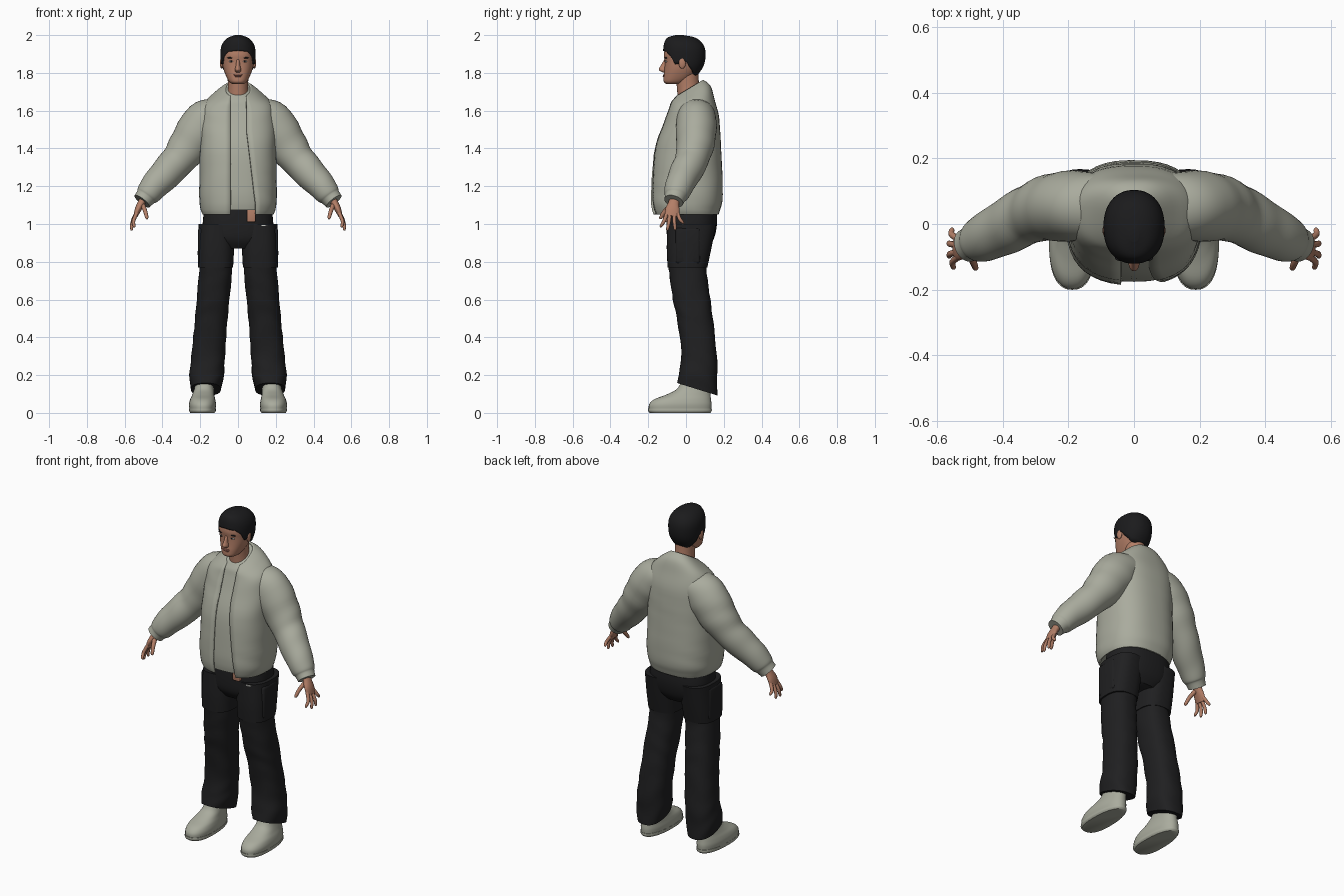
import bpy, bmesh, math
from mathutils import Vector

cube = bpy.data.objects.get("Cube")
if cube:
    bpy.data.objects.remove(cube, do_unlink=True)


def material(name, r, g, b):
    m = bpy.data.materials.new(name)
    m.use_nodes = True
    m.diffuse_color = (r, g, b, 1)
    bsdf = m.node_tree.nodes["Principled BSDF"]
    bsdf.inputs["Base Color"].default_value = (r, g, b, 1)
    bsdf.inputs["Roughness"].default_value = 0.8
    return m


CLOTH = material("sage grey cloth", 0.40, 0.41, 0.34)
BLACK = material("black cotton", 0.014, 0.014, 0.015)
HAIR = material("black hair", 0.011, 0.011, 0.012)
SKIN = material("tan skin", 0.45, 0.21, 0.135)
LIP = material("lip", 0.32, 0.12, 0.09)
WHITE = material("off white", 0.6, 0.6, 0.56)


def finish(name, bm, mat, thickness=0):
    bmesh.ops.recalc_face_normals(bm, faces=bm.faces)
    me = bpy.data.meshes.new(name)
    bm.to_mesh(me)
    bm.free()
    ob = bpy.data.objects.new(name, me)
    bpy.context.collection.objects.link(ob)
    me.materials.append(mat)
    if thickness:
        mod = ob.modifiers.new("thickness", "SOLIDIFY")
        mod.thickness = thickness
        mod.offset = -1
    bpy.ops.object.select_all(action="DESELECT")
    ob.select_set(True)
    bpy.context.view_layer.objects.active = ob
    bpy.ops.object.shade_smooth_by_angle(angle=math.radians(50))
    return ob


def spline(rows, steps=5):
    """Smoothly resample a table of section rows."""
    out = []
    for i in range(len(rows) - 1):
        p, q = rows[max(i - 1, 0)], rows[i]
        r, s = rows[i + 1], rows[min(i + 2, len(rows) - 1)]
        for k in range(steps):
            t = k / steps
            out.append([0.5 * (2 * b + (c - a) * t + (2 * a - 5 * b + 4 * c - d) * t * t
                               + (3 * b - a - 3 * c + d) * t ** 3)
                        for a, b, c, d in zip(p, q, r, s)])
    return out + [list(rows[-1])]


def power(v, n):
    return math.copysign(abs(v) ** (2 / n), v)


def skin_rings(name, rings, mat, closed=True, cap=True, thickness=0):
    bm = bmesh.new()
    vs = [[bm.verts.new(p) for p in ring] for ring in rings]
    count = len(vs[0])
    for a, b in zip(vs, vs[1:]):
        for j in range(count if closed else count - 1):
            k = (j + 1) % count
            bm.faces.new((a[j], a[k], b[k], b[j]))
    if cap:
        bm.faces.new(vs[0])
        bm.faces.new(vs[-1])
    return finish(name, bm, mat, thickness)


def stack(name, rows, mat, side=1, n=2.2, egg=0, wrinkle=0, gap=None, thickness=0):
    """Level sections from rows of x, y, z, half width, half depth, tilt."""
    rings = []
    for x, y, z, rx, ry, tilt in spline(rows):
        start, end = 0, math.tau
        if gap:
            low, high = [min(g, rx * 0.8) for g in gap(z)]
            start = math.asin((high / rx) ** (n / 2))
            end -= math.asin((low / rx) ** (n / 2))
        ring = []
        for j in range(40):
            th = start + (end - start) * j / (39 if gap else 40)
            f = 1 + wrinkle * math.sin(z * 48 + 2 * math.sin(th * 2 + z * 9))
            px = power(math.sin(th), n) * rx * f * (1 + egg * math.cos(th))
            py = -power(math.cos(th), n) * ry * f
            ring.append((side * (x + px), y + py, z + tilt * py))
        rings.append(ring)
    return skin_rings(name, rings, mat, not gap, not gap, thickness)


def tube(name, rows, mat, side=1, wrinkle=0, cols=24):
    """Sections square to a path, rows of x, y, z, depth radius, other radius."""
    rows = spline(rows)
    pts = [Vector(r[:3]) for r in rows]
    rings = []
    for i, (p, row) in enumerate(zip(pts, rows)):
        d = (pts[min(i + 1, len(pts) - 1)] - pts[max(i - 1, 0)]).normalized()
        u = (Vector((0, 1, 0)) - d * d.y).normalized()
        v = d.cross(u)
        ring = []
        for j in range(cols):
            th = math.tau * j / cols
            f = 1 + wrinkle * math.sin(p.z * 60 + 2 * math.sin(th + p.z * 8))
            q = p + (u * math.cos(th) * row[3] + v * math.sin(th) * row[4]) * f
            ring.append((side * q.x, q.y, q.z))
        rings.append(ring)
    return skin_rings(name, rings, mat)


def ball(name, loc, size, mat):
    bm = bmesh.new()
    bmesh.ops.create_uvsphere(bm, u_segments=20, v_segments=12, radius=1)
    bmesh.ops.scale(bm, vec=size, verts=bm.verts)
    bmesh.ops.translate(bm, vec=loc, verts=bm.verts)
    return finish(name, bm, mat)


def block(name, loc, size, mat, bevel):
    bm = bmesh.new()
    bmesh.ops.create_cube(bm, size=1)
    bmesh.ops.scale(bm, vec=size, verts=bm.verts)
    bmesh.ops.translate(bm, vec=loc, verts=bm.verts)
    bmesh.ops.bevel(bm, geom=bm.edges[:], offset=bevel, segments=3, affect="EDGES", profile=0.5)
    return finish(name, bm, mat)


# Open jacket over an inner shirt
torso = [(0, 0, 1.05, .187, .172, 0), (0, 0, 1.075, .197, .18, 0), (0, .003, 1.12, .205, .189, 0),
         (0, .005, 1.2, .205, .19, 0), (0, .01, 1.4, .202, .176, 0), (0, .03, 1.55, .2, .146, .05),
         (0, .03, 1.635, .18, .122, .2), (0, .025, 1.688, .12, .105, .4),
         (0, .015, 1.718, .066, .075, .6)]
stack("jacket_body", torso, CLOTH, n=2.5, wrinkle=.005, thickness=.012,
      gap=lambda z: (.04, .045 + .05 * max(0, min(1, (1.5 - z) / .4))))
shirt = [(x, y, z, rx - .011, ry - .011, t) for x, y, z, rx, ry, t in torso[1:]]
stack("shirt", shirt, CLOTH, n=2.5)

# Trouser seat and the skin showing at the waist
stack("trouser_seat", [(0, .025, .87, .1, .09, 0), (0, .025, .92, .175, .122, 0),
                       (0, .03, 1.0, .187, .134, 0), (0, .03, 1.1, .175, .13, 0)], BLACK, n=2.5)
block("waist_skin", (.07, -.108, 1.045), (.045, .03, .07), SKIN, .006)
block("pocket_tag", (.14, -.094, .992), (.032, .02, .007), WHITE, .002)

thigh = [(.112, .03, 1.0, .088, .125, 0), (.115, .016, .87, .09, .114, 0),
         (.117, .008, .77, .087, .101, 0)]
shin = [(.132, .03, .6, .087, .099, 0), (.143, .05, .48, .086, .095, -.02),
        (.158, .07, .3, .089, .094, -.1), (.166, .064, .2, .091, .101, -.2),
        (.17, .06, .125, .081, .105, -.31)]
sleeve = [(.09, .055, 1.585, .095, .085), (.17, .055, 1.535, .108, .122),
          (.25, .05, 1.43, .102, .11), (.312, .032, 1.345, .089, .092),
          (.37, .002, 1.28, .085, .086), (.43, -.03, 1.215, .077, .077),
          (.475, -.051, 1.162, .066, .066), (.49, -.057, 1.143, .056, .055),
          (.508, -.065, 1.12, .052, .05)]
fingers = {"index": (-.1, .55, -.132, .982), "middle": (-.084, .563, -.098, .965),
           "ring": (-.064, .563, -.058, .967), "little": (-.046, .555, -.018, 1.0)}

for label, s in (("left", 1), ("right", -1)):
    # Legs with the cargo panel stepping out above the knee
    stack(label + "_trouser_leg", thigh + shin, BLACK, s, 2.4, wrinkle=.018)
    panel = [(x + .002, y, z, rx + .006, ry + .004, t) for x, y, z, rx, ry, t in thigh]
    stack(label + "_thigh_panel", panel, BLACK, s, 2.6)
    block(label + "_cargo_pocket", (s * .195, .01, .885), (.034, .13, .19), BLACK, .014)

    # Shoes
    stack(label + "_sole", [(.188, -.032, 0, .064, .16, 0), (.188, -.032, .01, .07, .168, 0),
                            (.188, -.032, .022, .07, .168, 0)], CLOTH, s, 2.4, egg=.1)
    stack(label + "_shoe", [(.188, -.032, .015, .068, .165, 0), (.188, -.03, .045, .071, .165, 0),
                            (.187, -.018, .072, .066, .15, 0), (.184, .012, .096, .058, .118, 0),
                            (.18, .04, .125, .052, .09, 0), (.178, .05, .165, .046, .075, 0)],
          CLOTH, s, 2.3, egg=.1)

    # Arms and hands
    tube(label + "_sleeve", sleeve, CLOTH, s, .015, 36)
    tube(label + "_palm", [(.49, -.055, 1.15, .027, .022), (.512, -.065, 1.11, .029, .02),
                           (.53, -.072, 1.075, .038, .017), (.543, -.075, 1.04, .035, .011)], SKIN, s)
    for finger, (by, tx, ty, tz) in fingers.items():
        tube(f"{label}_{finger}_finger",
             [(.535, by, 1.06, .01, .01), ((.55 + tx) / 2 + .003, (by + ty) / 2, tz / 2 + .525, .0095, .0095),
              (tx, ty, tz + .008, .0075, .0075), (tx, ty, tz, .003, .003)], SKIN, s, cols=12)
    tube(label + "_thumb", [(.505, -.075, 1.1, .015, .013), (.492, -.11, 1.07, .012, .011),
                            (.483, -.133, 1.035, .009, .009), (.482, -.138, 1.026, .003, .003)],
         SKIN, s, cols=12)

    # Paired face parts
    ball(label + "_ear", (s * .087, -.02, 1.852), (.009, .019, .03), SKIN)
    ball(label + "_eye", (s * .036, -.104, 1.861), (.013, .008, .005), WHITE)
    ball(label + "_iris", (s * .036, -.109, 1.861), (.005, .005, .005), HAIR)
    ball(label + "_eyebrow", (s * .038, -.105, 1.88), (.02, .008, .0035), HAIR)

# Neck and head
tube("neck", [(0, .025, 1.66, .07, .062), (0, .012, 1.72, .06, .054), (0, .005, 1.8, .06, .056)], SKIN)
head = [(1.74, -.1, -.03, .028), (1.752, -.117, 0, .046), (1.78, -.118, .04, .062),
        (1.82, -.114, .07, .077), (1.86, -.113, .085, .084), (1.9, -.117, .09, .085),
        (1.95, -.104, .075, .075), (1.985, -.07, .03, .04)]
stack("head", [(0, (f + b) / 2, z, rx, (b - f) / 2, 0) for z, f, b, rx in head], SKIN, n=2.3)
stack("nose", [(0, -.106, 1.872, .008, .008, 0), (0, -.113, 1.84, .011, .02, 0),
               (0, -.116, 1.816, .017, .028, 0), (0, -.11, 1.803, .012, .014, 0)], SKIN, n=2)
ball("upper_lip", (0, -.114, 1.789), (.024, .009, .004), LIP)
ball("lower_lip", (0, -.114, 1.782), (.02, .01, .005), LIP)

# Hair cap, each column running from the hairline to the crown
cap = spline([(1.775, -.11, .05, .074), (1.83, -.118, .09, .088), (1.88, -.122, .103, .093),
              (1.93, -.12, .1, .091), (1.965, -.113, .08, .076), (1.988, -.096, .045, .05),
              (2.0, -.055, -.015, .015)], 8)
hairline = [(0, 1.918), (.6, 1.912), (.95, 1.885), (1.15, 1.845), (1.45, 1.85), (1.62, 1.865),
            (1.85, 1.83), (2.4, 1.79), (3.15, 1.78)]


def sample(table, v):
    for a, b in zip(table, table[1:]):
        if v <= b[0]:
            t = (v - a[0]) / (b[0] - a[0])
            return [p + (q - p) * t for p, q in zip(a, b)]
    return table[-1]


rings = []
for i in range(21):
    t = 1 - (1 - i / 20) ** 2
    ring = []
    for j in range(64):
        th = math.tau * j / 64
        low = sample(hairline, min(th, math.tau - th))[1]
        z, front, back, rx = sample(cap, low + (2.0 - low) * t)
        ring.append((power(math.sin(th), 2.2) * rx,
                     (front + back) / 2 - power(math.cos(th), 2.2) * (back - front) / 2, z))
    rings.append(ring)
hair = skin_rings("hair", rings, HAIR, cap=False, thickness=.012)
bm = bmesh.new()
bm.from_mesh(hair.data)
bmesh.ops.holes_fill(bm, edges=[e for e in bm.edges if e.is_boundary and e.verts[0].co.z > 1.99], sides=0)
bmesh.ops.recalc_face_normals(bm, faces=bm.faces)
bm.to_mesh(hair.data)
bm.free()
